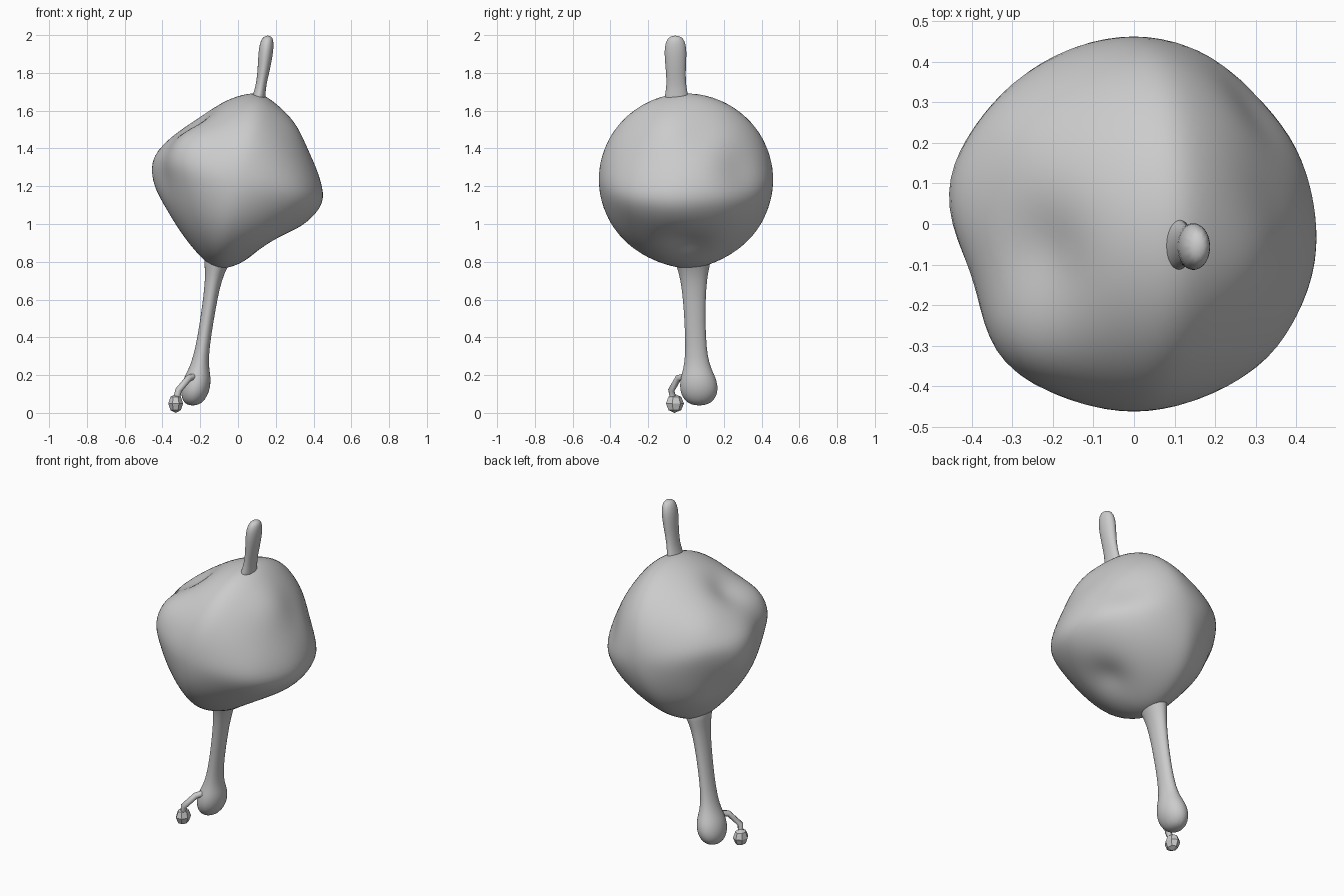
import bpy, bmesh, math
from mathutils import Vector

if "Cube" in bpy.data.objects:
    bpy.data.objects.remove(bpy.data.objects["Cube"])


def finish(name, bm, smooth=True, subdiv=0):
    bmesh.ops.recalc_face_normals(bm, faces=bm.faces)
    mesh = bpy.data.meshes.new(name)
    bm.to_mesh(mesh)
    bm.free()
    for p in mesh.polygons:
        p.use_smooth = smooth
    ob = bpy.data.objects.new(name, mesh)
    bpy.context.collection.objects.link(ob)
    if subdiv:
        m = ob.modifiers.new("Smooth", 'SUBSURF')
        m.levels = m.render_levels = subdiv


def loft(name, rings, sides=12):
    """Closed smooth tube through rings of (x, y, z, half width x, half width y)."""
    bm = bmesh.new()
    loops = []
    for x, y, z, rx, ry in rings:
        loops.append([bm.verts.new((x + rx * math.cos(a), y + ry * math.sin(a), z))
                      for a in (math.tau * i / sides for i in range(sides))])
    for a, b in zip(loops, loops[1:]):
        for i in range(sides):
            j = (i + 1) % sides
            bm.faces.new((a[i], a[j], b[j], b[i]))
    bm.faces.new(loops[0][::-1])
    bm.faces.new(loops[-1])
    finish(name, bm, subdiv=2)


# Body: tilted soft double cone that stays round across y, plus a few lumps and dents
CENTRE = Vector((0, 0, 1.235))
TILT = math.radians(14)
AXIS = Vector((math.sin(TILT), 0, math.cos(TILT)))
ACROSS = Vector((math.cos(TILT), 0, -math.sin(TILT)))
POWER = 1.42
LUMPS = [  # direction, height
    ((.16, 0, -.3), -.045), ((-.2, -.06, .27), -.045), ((-.27, -.3, .19), .04),
    ((-.38, -.14, .05), -.03), ((-.44, .1, 0), .03), ((.42, -.1, -.13), .015),
    ((.31, .29, .05), -.03), ((.3, .06, .2), -.01), ((.3, -.1, .3), .02),
    ((-.3, .25, .2), .015), ((-.25, .25, -.25), .02), ((.34, -.32, -.1), .015),
    ((-.08, .03, -.45), .015),
]
lumps = [(Vector(d).normalized(), h) for d, h in LUMPS]

bm = bmesh.new()
bmesh.ops.create_icosphere(bm, subdivisions=5, radius=1)
for v in bm.verts:
    d = v.co.normalized()
    diamond = (abs(d.dot(ACROSS) / .458) ** POWER + abs(d.dot(AXIS) / .473) ** POWER) ** (1 / POWER)
    r = 1 / math.hypot(diamond, d.y / .464)
    r += sum(h * math.exp(-(d - g).length_squared / .1) for g, h in lumps)
    v.co = CENTRE + d * r
for _ in range(3):
    bmesh.ops.smooth_vert(bm, verts=bm.verts, factor=.5,
                          use_axis_x=True, use_axis_y=True, use_axis_z=True)
finish("drum_body", bm)

# Upper end of the stick
loft("upper_stick", [
    (.10, -.05, 1.62, .05, .085), (.117, -.05, 1.71, .026, .052), (.138, -.055, 1.82, .034, .054),
    (.15, -.056, 1.94, .044, .066), (.158, -.056, 2, .026, .035)])

# Handle with its rounded end knob
loft("handle", [
    (-.09, .03, .86, .11, .13), (-.122, .04, .76, .046, .076), (-.155, .045, .55, .037, .057),
    (-.2, .055, .27, .037, .056), (-.215, .065, .19, .078, .1), (-.23, .07, .1, .082, .11),
    (-.24, .07, .036, .04, .052)])

# Cord: a short bent rod leaving the knob
curve = bpy.data.curves.new("cord", 'CURVE')
curve.dimensions = '3D'
curve.bevel_depth = .018
curve.bevel_resolution = 1
curve.use_fill_caps = True
path = [(-.21, .03, .2), (-.26, -.04, .185), (-.315, -.078, .12), (-.326, -.066, .07)]
spline = curve.splines.new('POLY')
spline.points.add(len(path) - 1)
for p, co in zip(spline.points, path):
    p.co = (*co, 1)
bpy.context.collection.objects.link(bpy.data.objects.new("cord", curve))

# Small faceted bead hanging on the cord
bm = bmesh.new()
bmesh.ops.create_uvsphere(bm, u_segments=7, v_segments=4, radius=.05)
for v in bm.verts:
    v.co = Vector((-.33, -.061, .05)) + Vector((v.co.x * .8, v.co.y, v.co.z))
finish("bead", bm, smooth=False)
